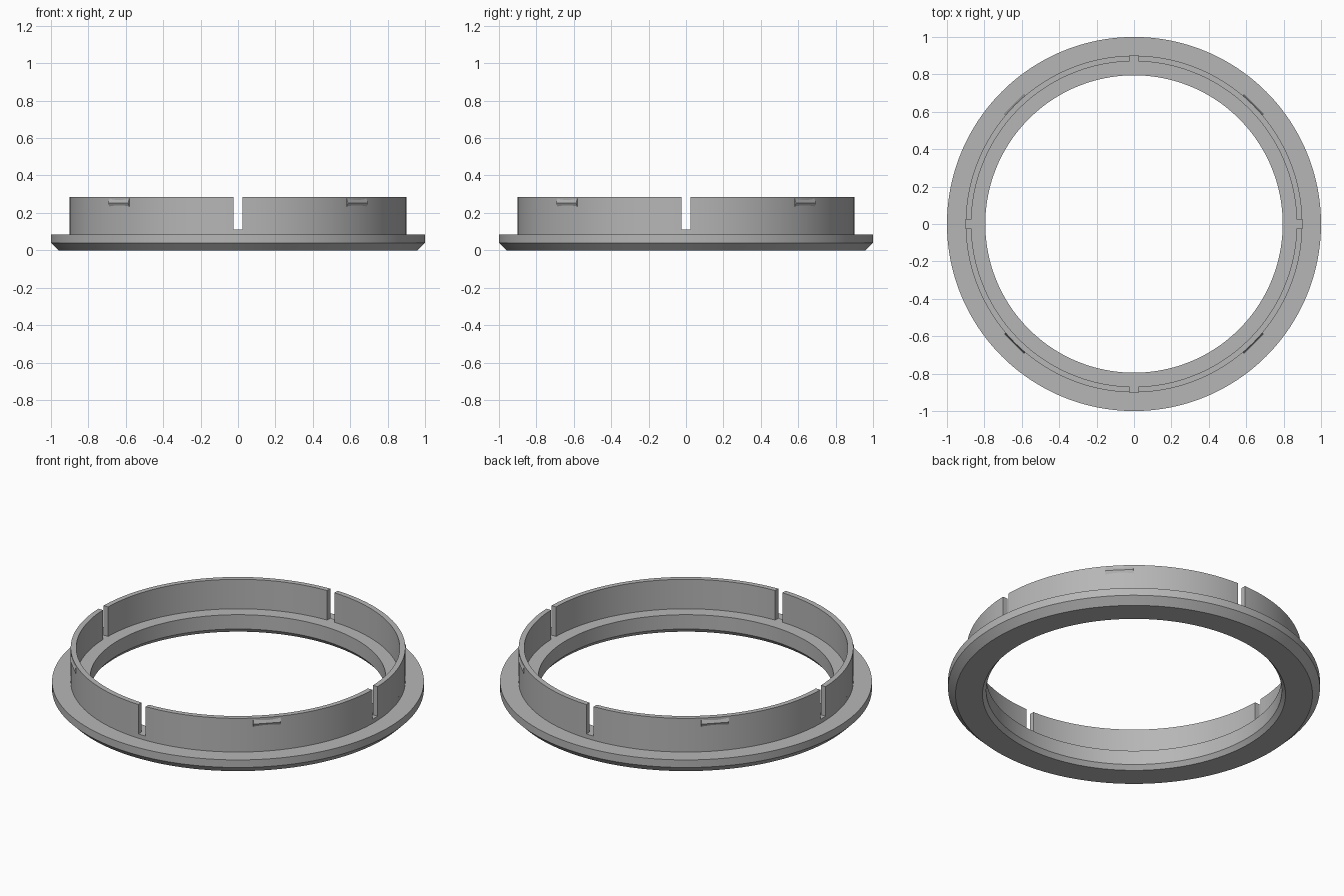
import bpy, bmesh, math
from mathutils import Vector, Matrix

cube = bpy.data.objects.get("Cube")
if cube:
    bpy.data.objects.remove(cube)

grey = bpy.data.materials.new("plain grey")
grey.use_nodes = True
colour = (0.47, 0.47, 0.47, 1)
grey.diffuse_color = colour
grey.node_tree.nodes["Principled BSDF"].inputs["Base Color"].default_value = colour


def loft(name, sections, closed=False):
    """Skin a row of matching cross-sections, capping the ends if open."""
    bm = bmesh.new()
    rings = [[bm.verts.new(p) for p in s] for s in sections]
    n = len(rings[0])
    pairs = list(zip(rings, rings[1:]))
    if closed:
        pairs.append((rings[-1], rings[0]))
    else:
        bm.faces.new(rings[0])
        bm.faces.new(rings[-1])
    for a, b in pairs:
        for i in range(n):
            j = (i + 1) % n
            bm.faces.new((a[i], a[j], b[j], b[i]))
    bmesh.ops.recalc_face_normals(bm, faces=bm.faces)
    mesh = bpy.data.meshes.new(name)
    bm.to_mesh(mesh)
    bm.free()
    mesh.materials.append(grey)
    obj = bpy.data.objects.new(name, mesh)
    bpy.context.collection.objects.link(obj)
    bpy.ops.object.select_all(action="DESELECT")
    obj.select_set(True)
    bpy.context.view_layer.objects.active = obj
    bpy.ops.object.shade_smooth_by_angle(angle=math.radians(20))
    return obj


def polar(r, a, z):
    return Vector((r * math.cos(a), r * math.sin(a), z))


# Flanged base ring with chamfered lower edges and an inner ledge
STEPS = 192
LEDGE, TOP = 0.11, 0.285
INNER, OUTER = 0.87, 0.90
profile = [(0.815, 0), (0.96, 0), (1, 0.04), (1, 0.085), (OUTER, 0.085),
           (OUTER, LEDGE), (INNER, LEDGE), (0.795, LEDGE), (0.795, 0.025)]
loft("base_ring", [[polar(r, math.tau * k / STEPS, z) for r, z in profile]
                   for k in range(STEPS)], closed=True)

# Upright wall in four arcs, separated by parallel-sided slots
HALF_SLOT = 0.024
wall = [(INNER, LEDGE), (OUTER, LEDGE), (OUTER, TOP), (INNER, TOP)]
# Shallow ridged catch on the outside of each arc: (distance out, height)
catch = [(0.88, 0.23), (0.895, 0.23), (0.906, 0.253), (0.894, 0.284), (0.88, 0.284)]
HALF_CATCH = 0.075


def wall_angle(r, t):
    gap = math.asin(HALF_SLOT / r)
    return gap + t * (math.pi / 2 - 2 * gap)


for q in range(4):
    start = q * math.pi / 2
    n = STEPS // 4
    loft(f"wall_arc_{q + 1}",
         [[polar(r, start + wall_angle(r, k / n), z) for r, z in wall]
          for k in range(n + 1)])
    turn = Matrix.Rotation(start + math.pi / 4, 3, "Z")
    loft(f"catch_{q + 1}",
         [[turn @ Vector((d, side * HALF_CATCH, z)) for d, z in catch]
          for side in (-1, 1)])
